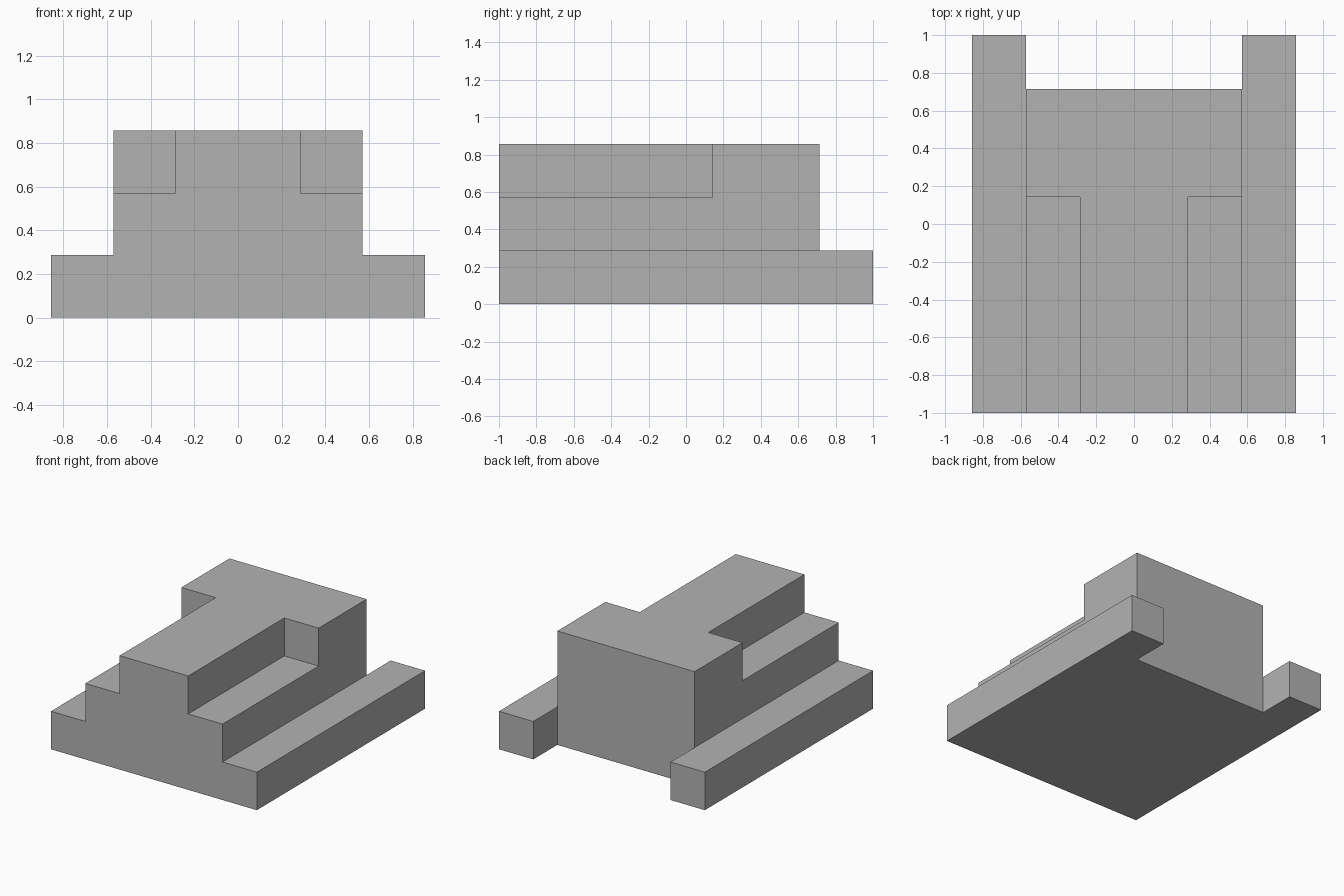
import bpy
import bmesh

if "Cube" in bpy.data.objects:
    bpy.data.objects.remove(bpy.data.objects["Cube"])

U = 2 / 7                       # one module of the stepped block
X_CUTS = (-3, -2, -1, 1, 2, 3)
Y_CUTS = (-3.5, 0.5, 2.5, 3.5)


def in_base(x, y):
    return abs(x) > 2 or y < 2.5        # slab with two rear rails


def in_body(x, y):
    return abs(x) < 2 and y < 2.5       # broad middle step


def in_top(x, y):
    return in_body(x, y) and (abs(x) < 1 or y > 0.5)   # T-shaped top


def raise_step(bm, faces):
    """Extrude a group of faces up by one module."""
    result = bmesh.ops.extrude_face_region(bm, geom=faces)
    verts = [g for g in result["geom"] if isinstance(g, bmesh.types.BMVert)]
    bmesh.ops.translate(bm, verts=verts, vec=(0, 0, U))
    return [g for g in result["geom"] if isinstance(g, bmesh.types.BMFace)]


def pick(faces, rule):
    chosen = []
    for face in faces:
        centre = face.calc_center_median() / U
        if rule(centre.x, centre.y):
            chosen.append(face)
    return chosen


# Ground plan
bm = bmesh.new()
for x0, x1 in zip(X_CUTS, X_CUTS[1:]):
    for y0, y1 in zip(Y_CUTS, Y_CUTS[1:]):
        if in_base((x0 + x1) / 2, (y0 + y1) / 2):
            corners = ((x0, y0), (x1, y0), (x1, y1), (x0, y1))
            bm.faces.new([bm.verts.new((x * U, y * U, 0)) for x, y in corners])
bmesh.ops.remove_doubles(bm, verts=bm.verts[:], dist=0.001)

# Base, body and top, each raised from the step below
level = raise_step(bm, bm.faces[:])
for rule in (in_body, in_top):
    level = raise_step(bm, pick(level, rule))

# Merge flat regions into clean faces
bmesh.ops.recalc_face_normals(bm, faces=bm.faces[:])
bmesh.ops.dissolve_limit(bm, angle_limit=0.01, verts=bm.verts[:], edges=bm.edges[:])
bmesh.ops.recalc_face_normals(bm, faces=bm.faces[:])

mesh = bpy.data.meshes.new("stepped_block")
bm.to_mesh(mesh)
bm.free()
block = bpy.data.objects.new("stepped_block", mesh)
bpy.context.collection.objects.link(block)

# Plain grey
grey = bpy.data.materials.new("plain_grey")
grey.use_nodes = True
colour = (0.45, 0.45, 0.45, 1)
grey.diffuse_color = colour
grey.node_tree.nodes["Principled BSDF"].inputs["Base Color"].default_value = colour
mesh.materials.append(grey)
